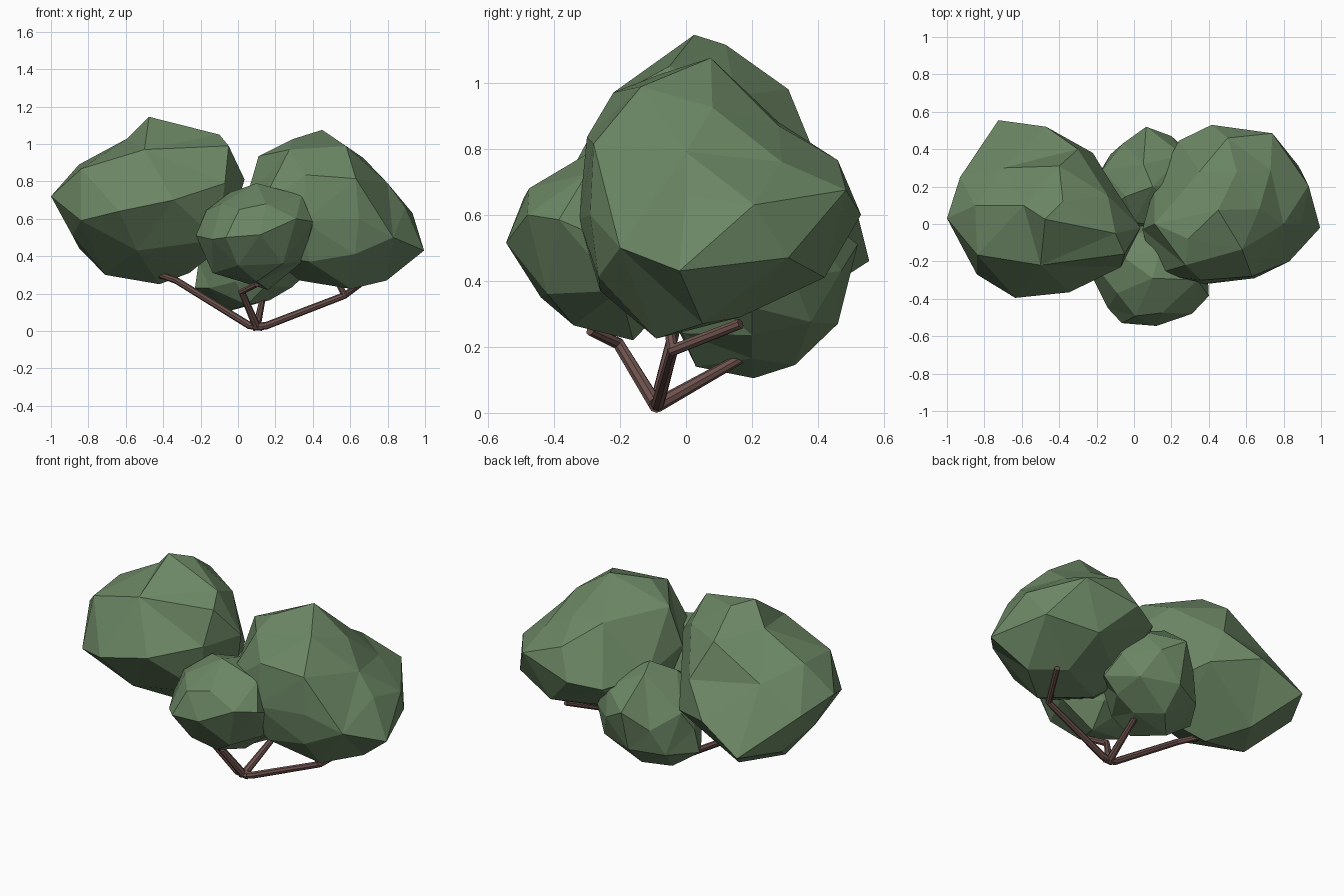
import bpy, bmesh
from mathutils import Vector


def material(name, rgb):
    m = bpy.data.materials.new(name)
    m.diffuse_color = (*rgb, 1)
    return m


LEAF = material("leaf green", (0.148, 0.240, 0.127))
BARK = material("brown bark", (0.155, 0.085, 0.075))


def foliage(name, center, half, bumps):
    """Faceted ball: measured corners plus blended ball points in the gaps between them."""
    c = Vector(center)
    samples = [Vector([(p[i] - c[i]) / half[i] for i in range(3)]) for p in bumps]
    norms = [s.normalized() for s in samples]
    bm = bmesh.new()
    bmesh.ops.create_icosphere(bm, subdivisions=2, radius=1)
    ball = [v.co.normalized() for v in bm.verts]
    bm.clear()
    points = list(zip(norms, [s.length for s in samples]))
    for d in ball:
        if min((d - n).length for n in norms) < 0.45:
            continue
        total, weight = 0.8 * 0.97, 0.8
        for s, n in zip(samples, norms):
            w = 1 / ((d - n).length_squared + 0.03) ** 2
            total += w * s.length
            weight += w
        points.append((d, total / weight))
    # Join the points on the unit ball, then push each to its own radius
    radius = {}
    for d, r in points:
        radius[bm.verts.new(d)] = r
    bmesh.ops.convex_hull(bm, input=bm.verts)
    for v, r in radius.items():
        d = v.co * r
        v.co = Vector([c[i] + d[i] * half[i] for i in range(3)])
    bmesh.ops.recalc_face_normals(bm, faces=bm.faces)
    me = bpy.data.meshes.new(name)
    bm.to_mesh(me)
    bm.free()
    me.materials.append(LEAF)
    bpy.context.collection.objects.link(bpy.data.objects.new(name, me))


def branch(name, points, r0=0.022, r1=0.016):
    """Thin bent twig."""
    cu = bpy.data.curves.new(name, "CURVE")
    cu.dimensions = "3D"
    cu.bevel_depth = 1.0
    cu.bevel_resolution = 2
    cu.use_fill_caps = True
    sp = cu.splines.new("POLY")
    sp.points.add(len(points) - 1)
    for i, p in enumerate(points):
        sp.points[i].co = (*p, 1)
        sp.points[i].radius = r0 + (r1 - r0) * i / (len(points) - 1)
    sp.use_smooth = False
    cu.materials.append(BARK)
    bpy.context.collection.objects.link(bpy.data.objects.new(name, cu))


# Large crowns
foliage("left_crown", (-0.48, 0.07, 0.68), (0.52, 0.47, 0.44), [
    (-1, .03, .72), (-.93, .25, .65), (-.725, .555, .46), (-.47, .52, .60),
    (-.30, .40, .76), (.035, -.02, .81), (-.05, -.16, .99), (-.07, -.23, .79),
    (-.475, .025, 1.145), (-.10, -.05, 1.05), (-.85, .10, .89), (-.59, .10, 1.03),
    (-.635, -.395, .64), (-.345, -.365, .70), (-.84, -.27, .59), (-.50, -.22, .97),
    (-.42, .1, .25), (-.71, .08, .30), (-.26, .05, .31), (-.4, .31, .98),
    (-.885, .05, .51), (-.54, -.22, .43), (-.70, .30, .80), (-.38, .12, 1.115),
    (-.14, .15, .96), (-.11, .2, .70), (-.22, .38, .55)])
foliage("right_crown", (0.5, 0.08, 0.63), (0.48, 0.43, 0.42), [
    (.995, -.02, .43), (.45, .075, 1.075), (.11, .0, .935), (.045, -.03, .71),
    (.36, -.30, .835), (.35, -.325, .585), (.38, -.26, .37), (.645, -.29, .60),
    (.415, .53, .60), (.74, .485, .675), (.605, -.09, .225), (.67, .08, .925),
    (.88, .31, .47), (.24, .445, .57), (.11, -.27, .65), (.895, .0, .66),
    (.795, .05, .27), (.35, .28, .88), (.60, .42, .41), (.60, .165, .29),
    (.33, .05, .27), (.29, -.08, 1.025), (.275, -.22, .97), (.83, -.2, .5),
    (.80, .0, .79), (.73, .29, .76), (.55, .28, .87), (.50, .46, .765),
    (.11, .21, .60), (.30, .20, .36)])

# Small crowns
foliage("front_crown", (0.09, -0.27, 0.5), (0.31, 0.27, 0.28), [
    (-.225, -.28, .51), (-.14, -.45, .49), (-.065, -.53, .5), (.12, -.545, .515),
    (.31, -.48, .60), (.40, -.385, .585), (.10, -.29, .79), (.34, -.3, .725),
    (-.09, -.37, .68), (.15, -.475, .68), (.345, -.2, .37), (.16, -.16, .22),
    (-.135, -.25, .31), (.0, -.44, .35), (.10, -.34, .265), (.24, -.42, .36)])
foliage("back_crown", (0.07, 0.23, 0.41), (0.29, 0.29, 0.31), [
    (-.23, .2, .23), (-.21, .22, .37), (-.055, .205, .105), (.065, .52, .51),
    (.2, .47, .43), (-.06, .43, .40), (-.17, .29, .48), (.05, .32, .67),
    (.10, .20, .69), (.06, .46, .27), (.38, .2, .32), (.29, .2, .235),
    (.1, -.04, .4), (.06, .33, .145), (.05, .03, .14), (.17, .2, .165)])

# Branches fanning out from the foot
foot = (0.10, -0.09, 0.022)
branch("left_branch", [(.13, -.09, .022), (.06, -.09, .03), (-.33, -.03, .27), (-.42, .05, .30)])
branch("right_branch", [(.08, -.09, .022), (.15, -.085, .028), (.57, -.04, .19), (.68, .165, .27)])
branch("right_twig", [(.57, -.04, .19), (.54, -.05, .25)], 0.018, 0.016)
branch("front_branch", [foot, (.02, -.205, .21), (.10, -.29, .25)])
branch("back_branch", [foot, (.13, .165, .165)])
